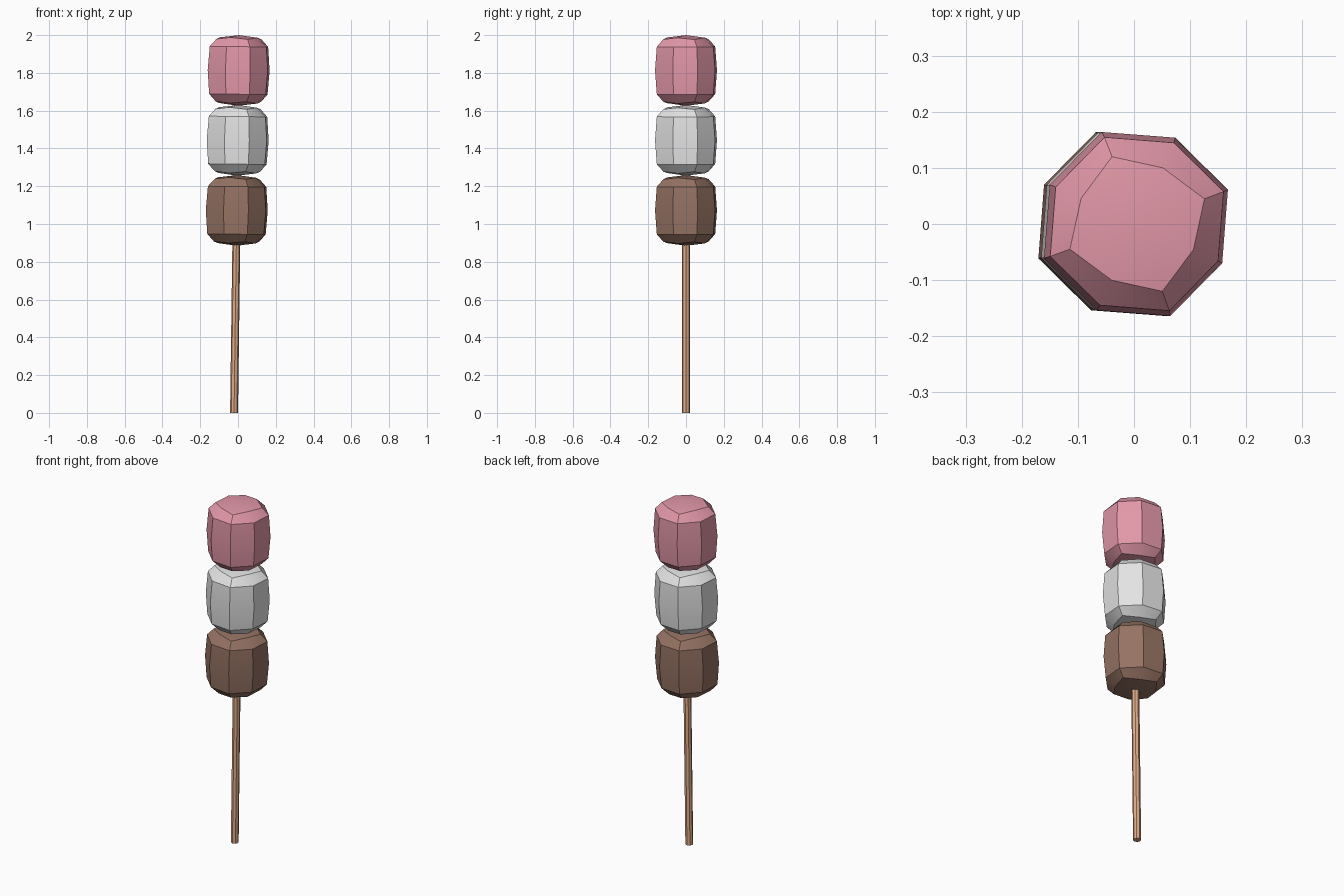
import bpy, bmesh, math
from mathutils import Vector

if "Cube" in bpy.data.objects:
    bpy.data.objects.remove(bpy.data.objects["Cube"])

TILT = 0.0135      # the whole skewer leans slightly towards +x
FOOT_X = -0.021


def material(name, rgb):
    m = bpy.data.materials.new(name)
    m.use_nodes = True
    color = (*rgb, 1)
    m.diffuse_color = color
    m.node_tree.nodes["Principled BSDF"].inputs["Base Color"].default_value = color
    return m


def finish(bm, name, mat, z):
    bmesh.ops.recalc_face_normals(bm, faces=bm.faces)
    mesh = bpy.data.meshes.new(name)
    bm.to_mesh(mesh)
    bm.free()
    mesh.materials.append(mat)
    obj = bpy.data.objects.new(name, mesh)
    bpy.context.collection.objects.link(obj)
    obj.location = (FOOT_X + TILT * z, 0, z)
    obj.rotation_euler = (0, math.atan(TILT), 0)
    bpy.ops.object.select_all(action="DESELECT")
    obj.select_set(True)
    bpy.context.view_layer.objects.active = obj
    bpy.ops.object.shade_smooth_by_angle(angle=math.radians(30))
    return obj


# Each ring: corner radius, mid radius, corner height, mid height
UPPER = [(0.128, 0.110, 0.165, 0.174), (0.165, 0.159, 0.126, 0.126)]
RINGS = (UPPER + [(0.175, 0.169, 0, 0)]
         + [(rc, rm, -zc, -zm) for rc, rm, zc, zm in reversed(UPPER)])


def dumpling(name, mat, z):
    bm = bmesh.new()
    rings = []
    for rc, rm, zc, zm in RINGS:
        ring = []
        for i in range(8):
            a = math.radians(20.5 + 45 * i)
            r, h = (rm, zm) if i % 2 else (rc, zc)
            ring.append(bm.verts.new(Vector((r * math.cos(a), r * math.sin(a), h))))
        rings.append(ring)
    # sides and chamfers
    for a, b in zip(rings, rings[1:]):
        for i in range(8):
            j = (i + 1) % 8
            bm.faces.new((a[i], a[j], b[j], b[i]))
    # shallow domed caps, four quads each
    for ring, h in ((rings[0], 0.187), (rings[-1], -0.187)):
        tip = bm.verts.new((0, 0, h))
        for i in range(0, 8, 2):
            bm.faces.new((tip, ring[i - 1], ring[i], ring[i + 1]))
    return finish(bm, name, mat, z)


# Three dumplings
dumpling("top_dumpling", material("pink", (0.76, 0.31, 0.39)), 1.813)
dumpling("middle_dumpling", material("white", (0.77, 0.77, 0.77)), 1.443)
dumpling("bottom_dumpling", material("brown", (0.30, 0.17, 0.125)), 1.072)

# Stick, ending inside the top dumpling
LENGTH = 1.9
bm = bmesh.new()
bmesh.ops.create_cone(bm, cap_ends=True, segments=8, radius1=0.021, radius2=0.021, depth=LENGTH)
finish(bm, "stick", material("wood", (0.74, 0.41, 0.25)), LENGTH / 2)
